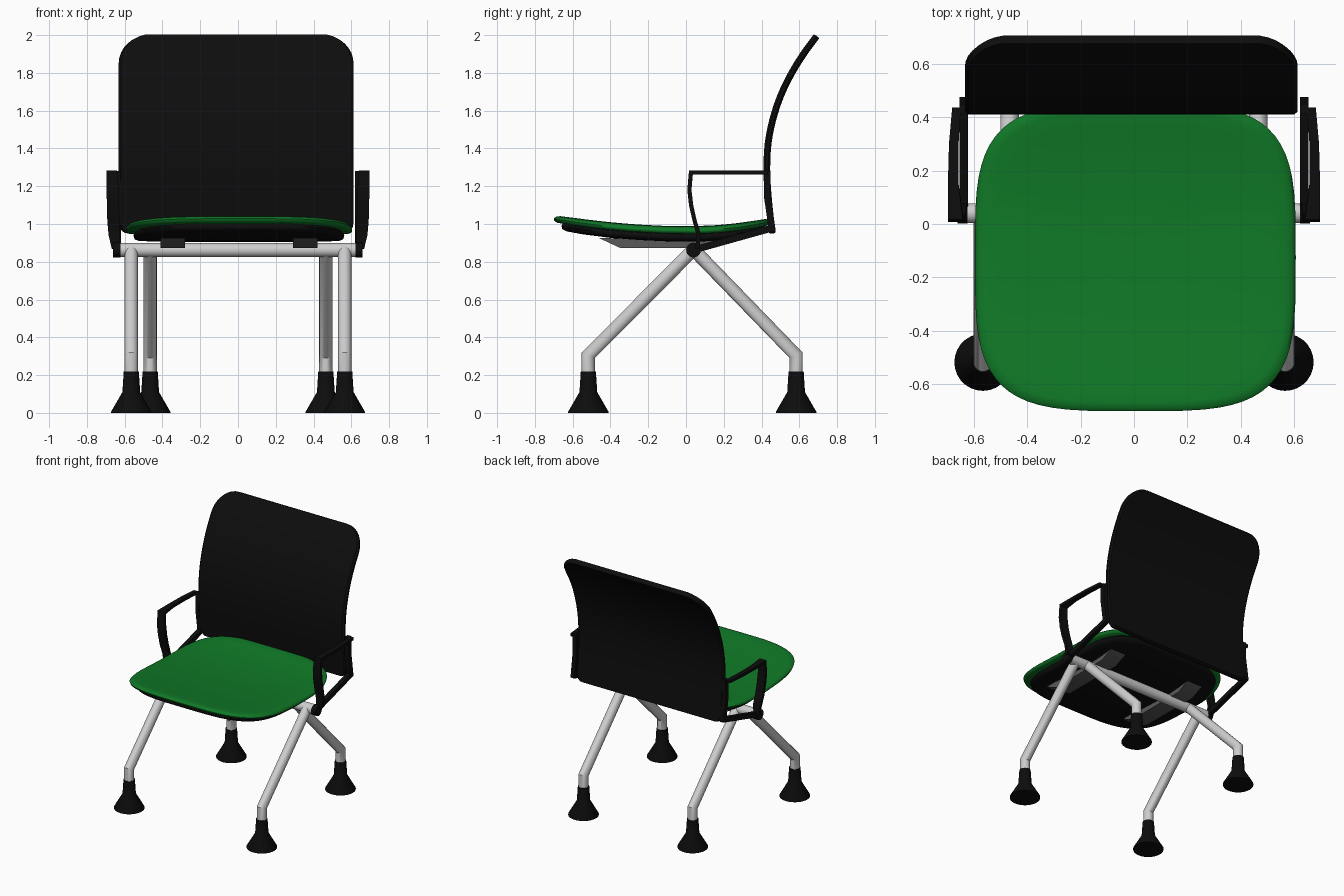
import bpy, bmesh, math
from mathutils import Vector

if "Cube" in bpy.data.objects:
    bpy.data.objects.remove(bpy.data.objects["Cube"])


def material(name, rgb):
    m = bpy.data.materials.new(name)
    m.diffuse_color = (*rgb, 1)
    m.use_nodes = True
    m.node_tree.nodes["Principled BSDF"].inputs["Base Color"].default_value = m.diffuse_color
    return m


BLACK = material("black plastic", (0.004, 0.004, 0.004))
GREEN = material("green fabric", (0.005, 0.19, 0.02))
STEEL = material("light grey metal", (0.62, 0.62, 0.62))
GREY = material("dark grey bracket", (0.1, 0.1, 0.105))


def finish(name, bm, mat, angle=35):
    bmesh.ops.recalc_face_normals(bm, faces=bm.faces)
    me = bpy.data.meshes.new(name)
    bm.to_mesh(me)
    bm.free()
    me.materials.append(mat)
    ob = bpy.data.objects.new(name, me)
    bpy.context.collection.objects.link(ob)
    bpy.ops.object.select_all(action='DESELECT')
    ob.select_set(True)
    bpy.context.view_layer.objects.active = ob
    bpy.ops.object.shade_smooth_by_angle(angle=math.radians(angle))
    return ob


def skin(bm, rings, caps=True):
    loops = [[bm.verts.new(p) for p in r] for r in rings]
    n = len(loops[0])
    for a, b in zip(loops, loops[1:]):
        for i in range(n):
            bm.faces.new((a[i], a[(i + 1) % n], b[(i + 1) % n], b[i]))
    if caps:
        bm.faces.new(loops[0])
        bm.faces.new(loops[-1])


def sweep(name, path, section, mat):
    """Sweep section(i) -> [(x, normal)] along a path in the y-z plane, mitred."""
    pts = [Vector(p) for p in path]
    flat = [Vector((0, p.y, p.z)) for p in pts]
    rings = []
    for i, p in enumerate(pts):
        d0 = (flat[i] - flat[max(i - 1, 0)]).normalized()
        d1 = (flat[min(i + 1, len(pts) - 1)] - flat[i]).normalized()
        t = (d0 + d1).normalized()
        n = Vector((0, t.z, -t.y))
        k = 1 / max(t.dot(d1 if d1.length else d0), 0.5)
        rings.append([p + Vector((u, 0, 0)) + n * v * k for u, v in section(i)])
    bm = bmesh.new()
    skin(bm, rings)
    return finish(name, bm, mat)


def circle(r, n=20):
    return [(r * math.cos(2 * math.pi * k / n), r * math.sin(2 * math.pi * k / n)) for k in range(n)]


def rect(w, t):
    return [(-w, -t), (w, -t), (w, t), (-w, t)]


def lathe(name, profile, loc, mat, along_x=False, n=28):
    bm = bmesh.new()
    rings = []
    for r, h in profile:
        ring = [Vector((h, u, v)) if along_x else Vector((u, v, h)) for u, v in circle(r, n)]
        rings.append([q + Vector(loc) for q in ring])
    skin(bm, rings)
    return finish(name, bm, mat)


# seat pads: superellipse rings bent to the dished side profile
def dish(y):
    return (0.12 if y < 0.02 else 0.26) * (y - 0.02) ** 2


def pad(name, cx, hx, y0, y1, rings, mat, n=64):
    bm = bmesh.new()
    cy, hy = (y0 + y1) / 2, (y1 - y0) / 2
    out = []
    for s, z in rings:
        ring = []
        for k in range(n):
            a = 2 * math.pi * k / n
            c, d = math.cos(a), math.sin(a)
            e = 2 / 3.8
            x = cx + s * hx * math.copysign(abs(c) ** e, c)
            y = cy + s * hy * math.copysign(abs(d) ** e, d)
            ring.append((x, y, z + dish(y)))
        out.append(ring)
    skin(bm, out)
    return finish(name, bm, mat, 60)


pad("seat_cushion", 0.005, 0.6, -0.7, 0.45,
    [(0.03, 0.988), (0.25, 0.988), (0.5, 0.988), (0.7, 0.988), (0.85, 0.987), (0.94, 0.985),
     (0.98, 0.979), (1, 0.966), (0.995, 0.955), (0.97, 0.948), (0.9, 0.946), (0.6, 0.946),
     (0.3, 0.946), (0.03, 0.946)], GREEN)
pad("seat_shell", 0.005, 0.558, -0.66, 0.43,
    [(0.03, 0.95), (0.5, 0.95), (0.8, 0.95), (0.98, 0.95), (1, 0.935), (0.99, 0.918), (0.95, 0.91),
     (0.8, 0.907), (0.5, 0.905), (0.25, 0.905), (0.03, 0.905)], BLACK)

# backrest: curved panel with rounded corners
SPINE = [(0.95, 0.457), (1.05, 0.445), (1.15, 0.435), (1.27, 0.428), (1.4, 0.432), (1.5, 0.447),
         (1.6, 0.473), (1.7, 0.51), (1.8, 0.56), (1.9, 0.622), (1.995, 0.692)]


def spine_y(z):
    i = max(j for j in range(len(SPINE) - 1) if SPINE[j][0] <= z + 1e-6)
    (z0, p0), (z1, p1) = SPINE[i], SPINE[i + 1]
    a, b = SPINE[max(i - 1, 0)], SPINE[min(i + 2, len(SPINE) - 1)]
    h = z1 - z0
    m0, m1 = (p1 - a[1]) / (z1 - a[0]) * h, (b[1] - p0) / (b[0] - z0) * h
    t = (z - z0) / h
    return ((2 * t**3 - 3 * t**2 + 1) * p0 + (t**3 - 2 * t**2 + t) * m0
            + (3 * t**2 - 2 * t**3) * p1 + (t**3 - t**2) * m1)


def half_width(z):
    top, low = max(0, (z - 1.845) / 0.15), max(0, (1.01 - z) / 0.06)
    return (0.622 - 0.16 * (1 - math.sqrt(max(0, 1 - top * top)))
            - 0.05 * (1 - math.sqrt(max(0, 1 - low * low))))


zs = [0.95, 0.955, 0.965, 0.985] + [1.01 + 0.835 * k / 20 for k in range(21)]
zs += [1.845 + 0.15 * math.sin(math.pi / 2 * k / 8) for k in range(1, 9)]


def back_section(i):
    w, t = half_width(zs[i]), 0.018
    if i in (0, len(zs) - 1):
        t = 0.011
    return [(-w, -t * .4), (-w + .012, -t), (w - .012, -t), (w, -t * .4),
            (w, t * .4), (w - .012, t), (-w + .012, t), (-w, t * .4)]


sweep("backrest", [(-0.01, spine_y(z), z) for z in zs], back_section, BLACK)

# cross tube under the seat
lathe("cross_tube", [(0.037, -0.625), (0.037, 0.63)], (0, 0.04, 0.862), STEEL, True)

for s, side in ((-1, "left"), (1, "right")):
    # legs and flared feet
    for part, x, y in (("front", 0.565, -0.517), ("rear", 0.465, 0.583)):
        sweep(f"{part}_leg_{side}", [(s * x, 0.04, 0.865), (s * x, y, 0.305), (s * x, y, 0.18)],
              lambda i: circle(0.035), STEEL)
        lathe(f"{part}_foot_{side}", [(0.107, 0), (0.107, 0.006), (0.047, 0.11), (0.04, 0.22)],
              (s * x, y, 0), BLACK)
    # pivot cap
    lathe(f"pivot_cap_{side}", [(0.039, -0.02), (0.039, 0.018)], (s * 0.641, 0.04, 0.862), BLACK, True)
    # armrest: curved front post running into a flat top bar
    arm = [(0.648, 0.06, 0.87), (0.655, 0.068, 0.94), (0.66, 0.045, 1.02), (0.662, 0.027, 1.1),
           (0.664, 0.018, 1.18), (0.668, 0.026, 1.272), (0.676, 0.15, 1.272),
           (0.674, 0.3, 1.272), (0.664, 0.435, 1.272)]
    widths = [0.02, 0.03, 0.032, 0.032, 0.032, 0.028, 0.02, 0.018, 0.016]
    sweep(f"armrest_{side}", [(s * x, y, z) for x, y, z in arm],
          lambda i: rect(widths[i], 0.011), BLACK)
    # bar from the pivot to the backrest, turning up its edge
    bar = [(0.636, 0.04, 0.862), (0.636, 0.455, 0.978), (0.636, 0.43, 1.15), (0.636, 0.43, 1.28)]
    sweep(f"back_support_{side}", [(s * x, y, z) for x, y, z in bar],
          lambda i: rect(0.016, 0.018), BLACK)
    # bracket under the seat shell
    bm = bmesh.new()
    prof = [(-0.46, 0.925), (-0.35, 0.874), (0.15, 0.874), (0.25, 0.92)]
    skin(bm, [[(s * 0.35 + 0.005 + d, y, z) for y, z in prof] for d in (-0.065, 0.065)])
    finish(f"seat_bracket_{side}", bm, GREY)
